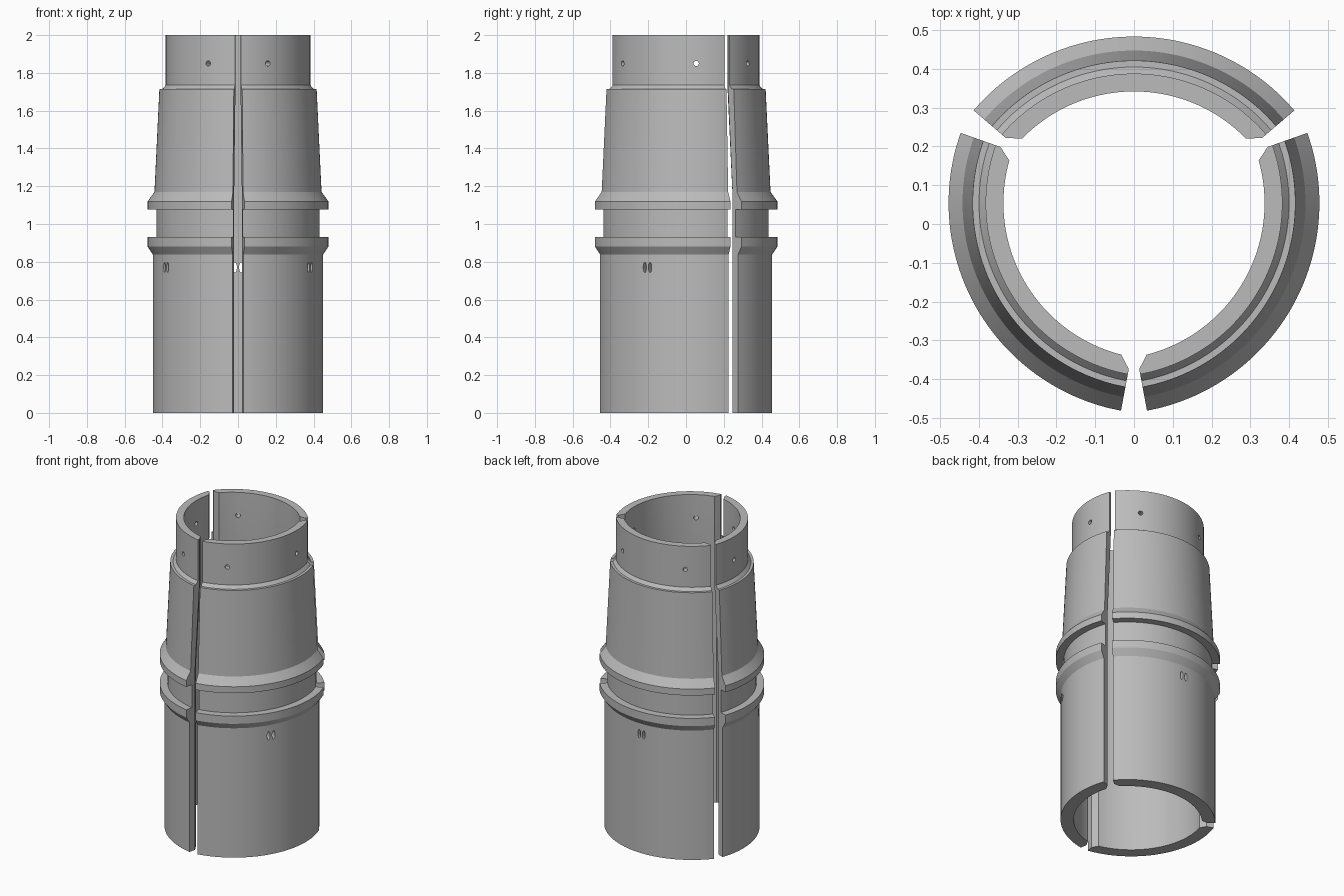
import bpy, bmesh, math
from mathutils import Matrix, Vector

cube = bpy.data.objects.get("Cube")
if cube:
    bpy.data.objects.remove(cube, do_unlink=True)

HALF = math.radians(49.4)        # half the arc of one shell
CHAMFER = math.radians(3.65)     # arc taken by the inner end bevel
BEVEL = 0.0325                   # radial depth of the inner end bevel
SHIFT, MID_Y = 0.077, 0.0155     # arc centre offset, assembly centre
STEPS = 56

grey = bpy.data.materials.new("plain_grey")
grey.use_nodes = True
grey.diffuse_color = (0.5, 0.5, 0.5, 1)
grey.node_tree.nodes["Principled BSDF"].inputs["Base Color"].default_value = (0.5, 0.5, 0.5, 1)

# Wall cross-section as (radius, height)
outer = [(0.517, 0), (0.517, 0.838), (0.545, 0.88), (0.545, 0.93),
         (0.499, 0.93), (0.499, 1.078), (0.545, 1.078), (0.545, 1.12),
         (0.509, 1.17), (0.483, 1.715), (0.4665, 1.715), (0.4495, 1.735),
         (0.4495, 2)]
inner = [(0.4035, 2), (0.4035, 1.715), (0.44, 1.17), (0.44, 0)]


def new_object(name, bm):
    bmesh.ops.recalc_face_normals(bm, faces=bm.faces[:])
    mesh = bpy.data.meshes.new(name)
    bm.to_mesh(mesh)
    bm.free()
    mesh.materials.append(grey)
    obj = bpy.data.objects.new(name, mesh)
    bpy.context.collection.objects.link(obj)
    return obj


def sweep_shell(name):
    """Sweep the wall through its arc around +y; the end rings form the bevels."""
    bm = bmesh.new()
    full = HALF - CHAMFER
    angles = [-HALF] + [-full + 2 * full * i / STEPS for i in range(STEPS + 1)] + [HALF]
    rings = []
    for a in angles:
        inset = BEVEL if abs(a) == HALF else 0
        section = outer + [(r + inset, z) for r, z in inner]
        rings.append([bm.verts.new((r * math.sin(a), r * math.cos(a), z)) for r, z in section])
    for p, q in zip(rings, rings[1:]):
        for i in range(len(p)):
            j = (i + 1) % len(p)
            bm.faces.new((p[i], p[j], q[j], q[i]))
    bm.faces.new(rings[0])
    bm.faces.new(rings[-1])
    return new_object(name, bm)


def add_pin(bm, angle, offset, z, radius, stretch):
    """Radial cutter; stretch makes a tall oval slot."""
    turn = Matrix.Rotation(-angle, 4, 'Z')
    place = Matrix.Translation((offset, 0.48, z))
    lie = Matrix.Rotation(math.pi / 2, 4, 'X')
    bmesh.ops.create_cone(bm, cap_ends=True, segments=20, radius1=radius, radius2=radius,
                          depth=0.24, matrix=turn @ place @ Matrix.Diagonal((1, 1, stretch, 1)) @ lie)


shell = sweep_shell("back_shell")

# Two screw holes in the neck and a pair of slots in the body
bm = bmesh.new()
for side in (-1, 1):
    add_pin(bm, side * math.radians(30), 0, 1.85, 0.014, 1)
    add_pin(bm, 0, side * 0.016, 0.77, 0.01, 2.7)
cutter = new_object("hole_cutter", bm)
cutter.hide_render = True

cut = shell.modifiers.new("holes", 'BOOLEAN')
cut.operation = 'DIFFERENCE'
cut.solver = 'EXACT'
cut.object = cutter
bpy.ops.object.select_all(action='DESELECT')
shell.select_set(True)
bpy.context.view_layer.objects.active = shell
bpy.ops.object.modifier_apply(modifier=cut.name)
bpy.data.objects.remove(cutter, do_unlink=True)
bpy.ops.object.shade_smooth_by_angle(angle=math.radians(20))

# Three shells around the axis, each pulled in towards the middle
for name, degrees in (("back_shell", 0), ("right_shell", 120), ("left_shell", -120)):
    obj = shell
    if degrees:
        obj = bpy.data.objects.new(name, shell.data.copy())
        bpy.context.collection.objects.link(obj)
    turn = Matrix.Rotation(math.radians(degrees), 4, 'Z')
    obj.matrix_world = (Matrix.Translation((0, MID_Y, 0)) @ turn
                        @ Matrix.Translation((0, -SHIFT, 0)))
